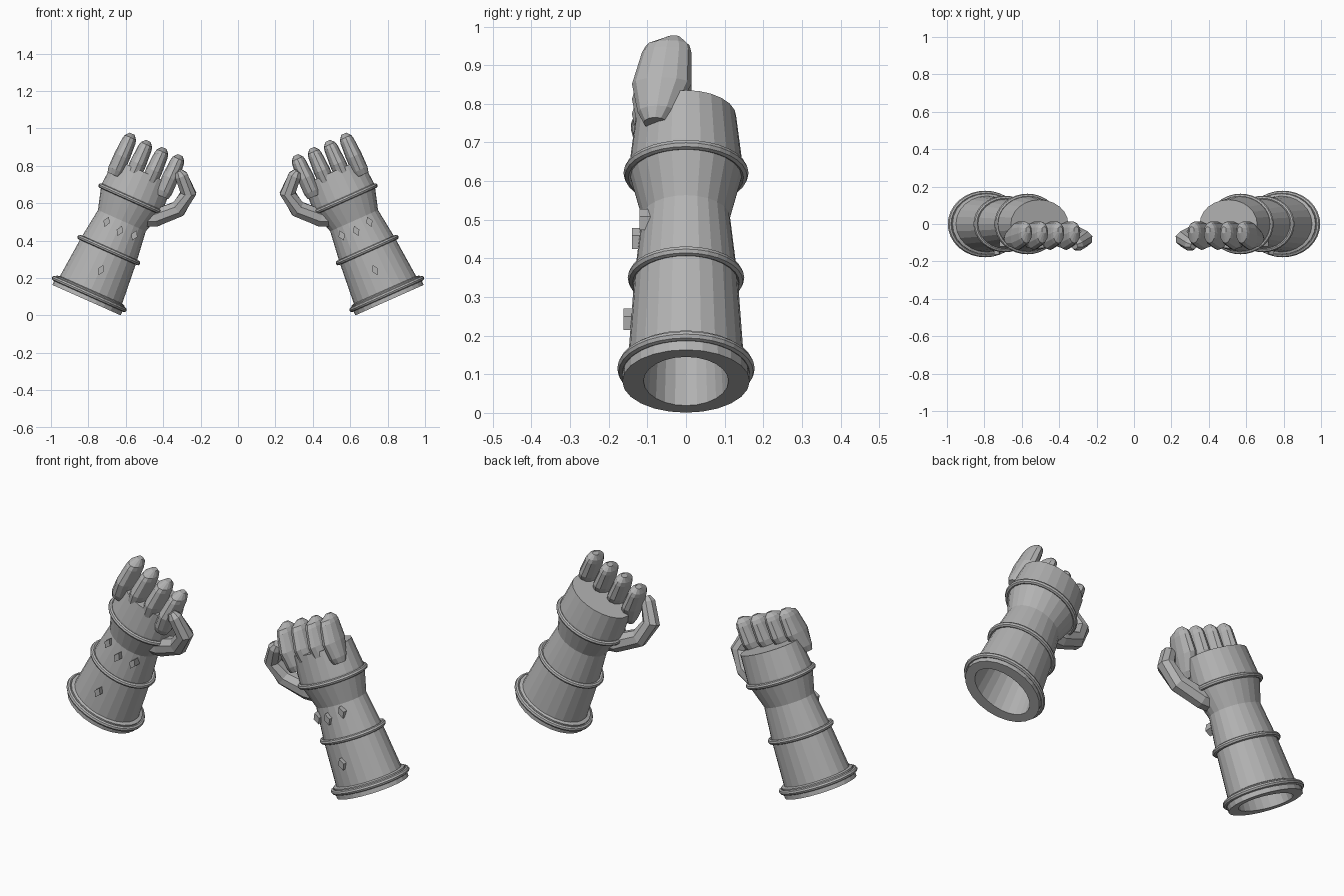
import bpy, bmesh, math
from mathutils import Matrix, Vector

if "Cube" in bpy.data.objects:
    bpy.data.objects.remove(bpy.data.objects["Cube"], do_unlink=True)

steel = bpy.data.materials.new("grey_steel")
steel.use_nodes = True
GREY = (0.45, 0.45, 0.45, 1)
steel.diffuse_color = GREY
steel.node_tree.nodes["Principled BSDF"].inputs["Base Color"].default_value = GREY

# Each gauntlet is built upright, then leaned and moved into place
PLACE = Matrix.Translation((0.81, 0, 0.082)) @ Matrix.Rotation(math.radians(-24), 4, 'Y')


def ellipse(center, a, b, sides, turn=0.0):
    """Ring of points around center spanned by the half-axes a and b."""
    steps = [math.tau * (i + turn) / sides for i in range(sides)]
    return [center + a * math.cos(s) + b * math.sin(s) for s in steps]


def flat_ring(t, ru, ry, sides, u=0.0, y=0.0, turn=0.0):
    return ellipse(Vector((u, y, t)), Vector((ru, 0, 0)), Vector((0, ry, 0)), sides, turn)


def loft(name, rings, closed=False):
    """Skin the rings into a tube, as a left and a mirrored right object."""
    for side, sign in (("left", 1), ("right", -1)):
        bm = bmesh.new()
        rows = [[bm.verts.new(p) for p in ring] for ring in rings]
        n = len(rows[0])
        pairs = list(zip(rows, rows[1:]))
        if closed:
            pairs.append((rows[-1], rows[0]))
        else:
            bm.faces.new(rows[0])
            bm.faces.new(rows[-1])
        for lo, hi in pairs:
            for i in range(n):
                j = (i + 1) % n
                bm.faces.new((lo[i], lo[j], hi[j], hi[i]))
        bm.transform(Matrix.Diagonal((sign, 1, 1, 1)) @ PLACE)
        bmesh.ops.recalc_face_normals(bm, faces=bm.faces)
        mesh = bpy.data.meshes.new(f"{side}_{name}")
        bm.to_mesh(mesh)
        bm.free()
        mesh.materials.append(steel)
        obj = bpy.data.objects.new(f"{side}_{name}", mesh)
        bpy.context.collection.objects.link(obj)


# Cuff, wrist and palm in one hollow shell: (height, half width, half depth)
shell = [(0.5, 0.1, 0.07), (0.45, 0.115, 0.085), (0, 0.155, 0.11),
         (0, 0.2, 0.165), (0.055, 0.2, 0.162), (0.06, 0.182, 0.15),
         (0.293, 0.162, 0.134), (0.465, 0.14, 0.114), (0.59, 0.177, 0.147),
         (0.61, 0.178, 0.147), (0.75, 0.168, 0.13)]
loft("cuff_and_palm", [flat_ring(t, ru, ry, 24) for t, ru, ry in shell])

# Raised bands around the cuff
for name, t, ru, ry in (("hem_band", 0.036, 0.206, 0.165),
                        ("forearm_band", 0.293, 0.17, 0.138),
                        ("knuckle_band", 0.59, 0.18, 0.149)):
    tube = 0.013
    angles = [math.tau * k / 8 for k in range(8)]
    loft(name, [flat_ring(t + tube * math.sin(s), ru + tube * math.cos(s),
                          ry + tube * math.cos(s), 32) for s in angles], closed=True)

# Four fingers folded against the palm: (height, depth centre, half width, half depth)
finger = [(0.67, -0.08, 0.036, 0.03), (0.70, -0.075, 0.044, 0.05),
          (0.78, -0.063, 0.044, 0.077), (0.87, -0.05, 0.038, 0.064),
          (0.89, -0.047, 0.033, 0.056), (0.912, -0.032, 0.014, 0.018)]
for i in range(4):
    u = 0.139 - 0.094 * i
    loft(f"finger_{i + 1}", [flat_ring(t, ru, ry, 12, u, y) for t, y, ru, ry in finger])

# Thumb bent around the side of the palm: (sideways, depth, height, radius)
thumb = [(-0.10, -0.025, 0.525, 0.05), (-0.16, -0.03, 0.553, 0.05),
         (-0.25, -0.055, 0.645, 0.048), (-0.265, -0.08, 0.745, 0.045),
         (-0.19, -0.11, 0.815, 0.037), (-0.168, -0.116, 0.83, 0.02)]
path = [Vector(p[:3]) for p in thumb]
rings = []
for i, p in enumerate(path):
    along = (path[min(i + 1, len(path) - 1)] - path[max(i - 1, 0)]).normalized()
    across = along.cross(Vector((0, 1, 0))).normalized()
    r = thumb[i][3]
    rings.append(ellipse(p, across * r, across.cross(along) * r, 8, 0.5))
loft("thumb", rings)

# Diamond studs on the front: (sideways, height, front depth)
studs = [(-0.005, 0.178, -0.162), (-0.093, 0.42, -0.118),
         (-0.012, 0.41, -0.14), (0.072, 0.426, -0.12)]
for i, (u, t, front) in enumerate(studs):
    loft(f"diamond_stud_{i + 1}",
         [ellipse(Vector((u, y, t)), Vector((0.018, 0, 0)), Vector((0, 0, 0.03)), 4)
          for y in (front + 0.06, front)])
